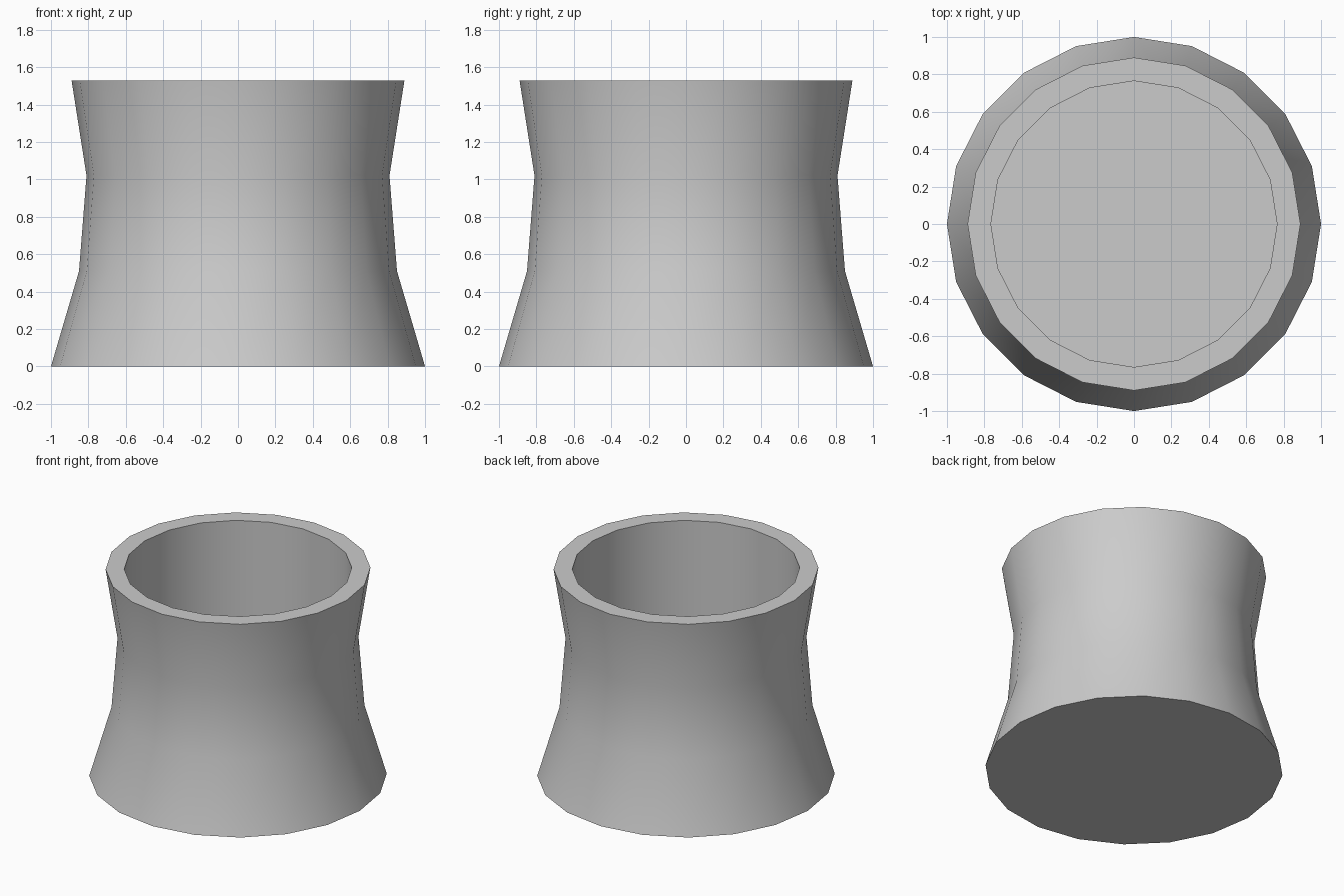
import bpy, bmesh
from math import cos, sin, pi, radians

if "Cube" in bpy.data.objects:
    bpy.data.objects.remove(bpy.data.objects["Cube"])

SIDES = 20
# Radius and height: flared outer wall, rim, straight inner wall, floor
PROFILE = [(1.0, 0.0), (0.85, 0.51), (0.81, 1.02), (0.89, 1.53),
           (0.765, 1.53), (0.765, 0.12)]


def lathe(name, profile):
    bm = bmesh.new()
    rings = [[bm.verts.new((r * cos(2 * pi * i / SIDES), r * sin(2 * pi * i / SIDES), z))
              for i in range(SIDES)] for r, z in profile]
    for low, high in zip(rings, rings[1:]):
        for i in range(SIDES):
            j = (i + 1) % SIDES
            bm.faces.new((low[i], low[j], high[j], high[i]))
    # Underside and inner floor
    bm.faces.new(rings[0][::-1])
    bm.faces.new(rings[-1])
    bmesh.ops.recalc_face_normals(bm, faces=bm.faces)
    mesh = bpy.data.meshes.new(name)
    bm.to_mesh(mesh)
    bm.free()
    obj = bpy.data.objects.new(name, mesh)
    bpy.context.collection.objects.link(obj)
    return obj


# Hollow pot with smooth walls and crisp rim
pot = lathe("pot", PROFILE)
bpy.context.view_layer.objects.active = pot
pot.select_set(True)
bpy.ops.object.shade_smooth_by_angle(angle=radians(30))
